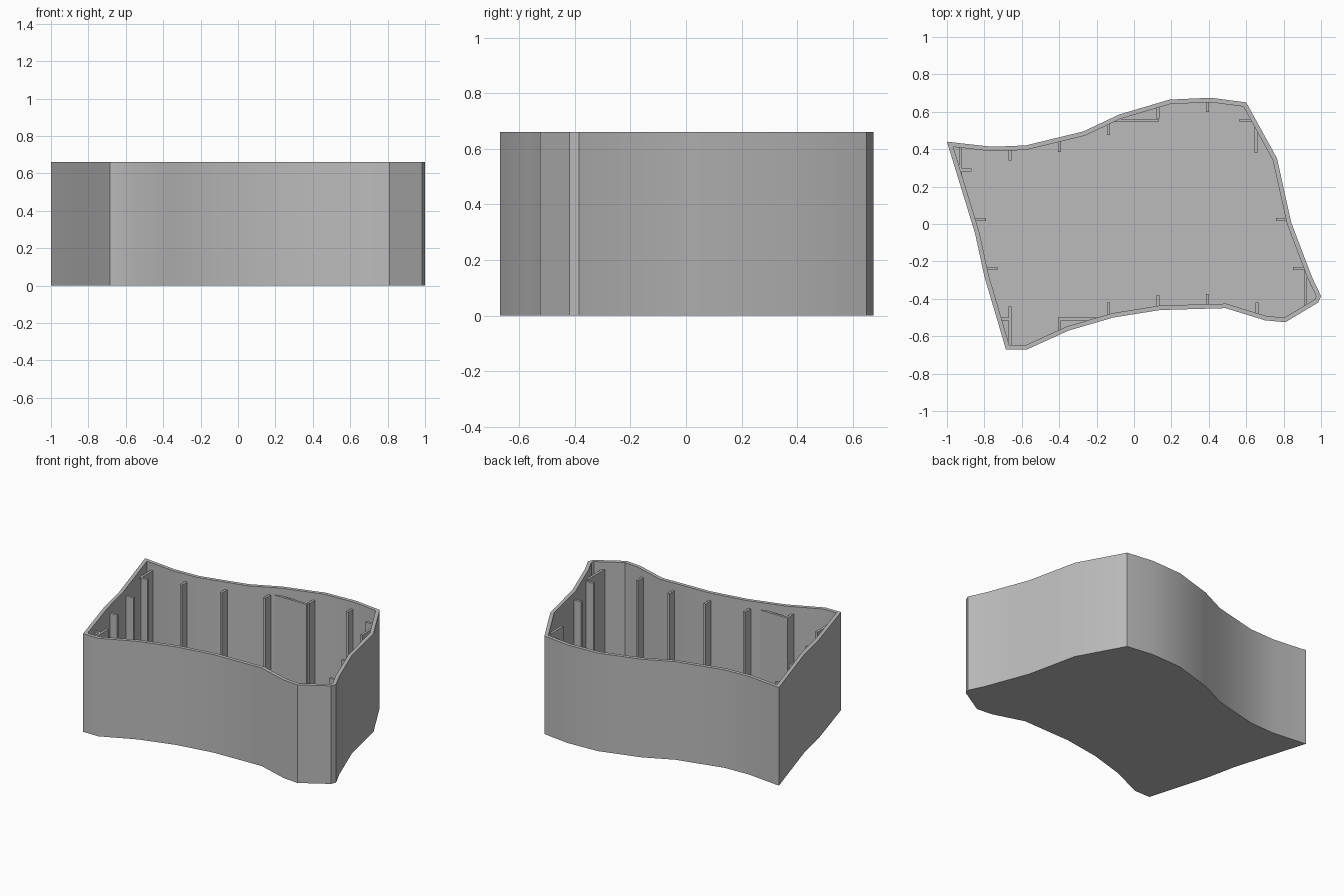
import bpy
import bmesh
from mathutils import Vector

cube = bpy.data.objects.get("Cube")
if cube:
    bpy.data.objects.remove(cube, do_unlink=True)

HEIGHT, FLOOR, WALL = 0.66, 0.02, 0.024
RIB_TOP, RIB_W = 0.61, 0.016

grey = bpy.data.materials.new("plain grey")
grey.use_nodes = True
colour = (0.5, 0.5, 0.5, 1)
grey.diffuse_color = colour
grey.node_tree.nodes["Principled BSDF"].inputs["Base Color"].default_value = colour

# Wavy outline, counter-clockwise from the front left corner
OUTLINE = [Vector(p) for p in (
    (-.685, -.67), (-.57, -.67), (-.35, -.57), (-.11, -.5), (.14, -.46), (.49, -.45),
    (.7, -.515), (.81, -.525), (.985, -.42), (1, -.385), (.95, -.28), (.84, .01),
    (.765, .35), (.6, .65), (.41, .675), (.19, .665), (-.08, .585), (-.27, .495),
    (-.58, .42), (-.76, .413), (-1, .44), (-.85, -.05), (-.8, -.28))]


def inset(points, d):
    """Mitred inward offset of a counter-clockwise loop."""
    result = []
    for i, p in enumerate(points):
        a = (p - points[i - 1]).normalized()
        b = (points[(i + 1) % len(points)] - p).normalized()
        na, nb = Vector((-a.y, a.x)), Vector((-b.y, b.x))
        result.append(p + (na + nb) * d / (1 + na.dot(nb)))
    return result


def add_object(name, bm):
    bmesh.ops.recalc_face_normals(bm, faces=bm.faces[:])
    mesh = bpy.data.meshes.new(name)
    bm.to_mesh(mesh)
    bm.free()
    mesh.materials.append(grey)
    obj = bpy.data.objects.new(name, mesh)
    bpy.context.collection.objects.link(obj)
    return obj


def ring(bm, points, z):
    return [bm.verts.new((p.x, p.y, z)) for p in points]


def bridge(bm, a, b):
    for i in range(len(a)):
        j = (i + 1) % len(a)
        bm.faces.new((a[i], a[j], b[j], b[i]))


def prism(name, points, z0, z1):
    bm = bmesh.new()
    low, high = ring(bm, points, z0), ring(bm, points, z1)
    bridge(bm, low, high)
    bm.faces.new(low)
    bm.faces.new(high)
    return add_object(name, bm)


# Open tray: outer wall, rim, inner wall and floor
inner = inset(OUTLINE, WALL)
bm = bmesh.new()
loops = [ring(bm, OUTLINE, 0), ring(bm, OUTLINE, HEIGHT),
         ring(bm, inner, HEIGHT), ring(bm, inner, FLOOR)]
for a, b in zip(loops, loops[1:]):
    bridge(bm, a, b)
bm.faces.new(loops[0])
bm.faces.new(loops[-1])
tray = add_object("tray_shell", bm)
bpy.ops.object.select_all(action='DESELECT')
tray.select_set(True)
bpy.context.view_layer.objects.active = tray
bpy.ops.object.shade_smooth_by_angle(angle=0.52)

# Helper that trims the ribs to the wavy wall
trimmer = prism("rib_trimmer", inset(OUTLINE, WALL / 2), FLOOR / 2, HEIGHT)
trimmer.hide_render = True
trimmer.hide_set(True)


def rib(name, x0, x1, y0, y1):
    corners = [Vector(p) for p in ((x0, y0), (x1, y0), (x1, y1), (x0, y1))]
    obj = prism(name, corners, 0, RIB_TOP)
    trim = obj.modifiers.new("trim", 'BOOLEAN')
    trim.operation = 'INTERSECT'
    trim.solver = 'EXACT'
    trim.object = trimmer


# Ribs running front to back: x, near end, far end
for i, (x, y0, y1) in enumerate((
        (-.67, .34, .45), (-.405, .385, .5), (-.145, .475, .6), (.12, .565, .7),
        (.385, .6, .7), (.645, .38, .6), (.91, -.5, -.23), (.65, -.55, -.42),
        (.385, -.5, -.375), (.12, -.5, -.38), (-.145, -.54, -.42),
        (-.405, -.64, -.5), (-.672, -.7, -.44), (-.935, .24, .46))):
    rib(f"lengthwise_rib_{i + 1}", x, x + RIB_W, y0, y1)

# Ribs running side to side: y, left end, right end
for i, (y, x0, x1) in enumerate((
        (.545, -.13, .13), (.545, .565, .7), (.015, .76, .88), (-.245, .85, .98),
        (-.516, -.4, -.1), (-.516, -.78, -.655), (-.245, -.84, -.73),
        (.015, -.9, -.79), (.28, -1, -.87))):
    rib(f"crosswise_rib_{i + 1}", x0, x1, y, y + RIB_W)
